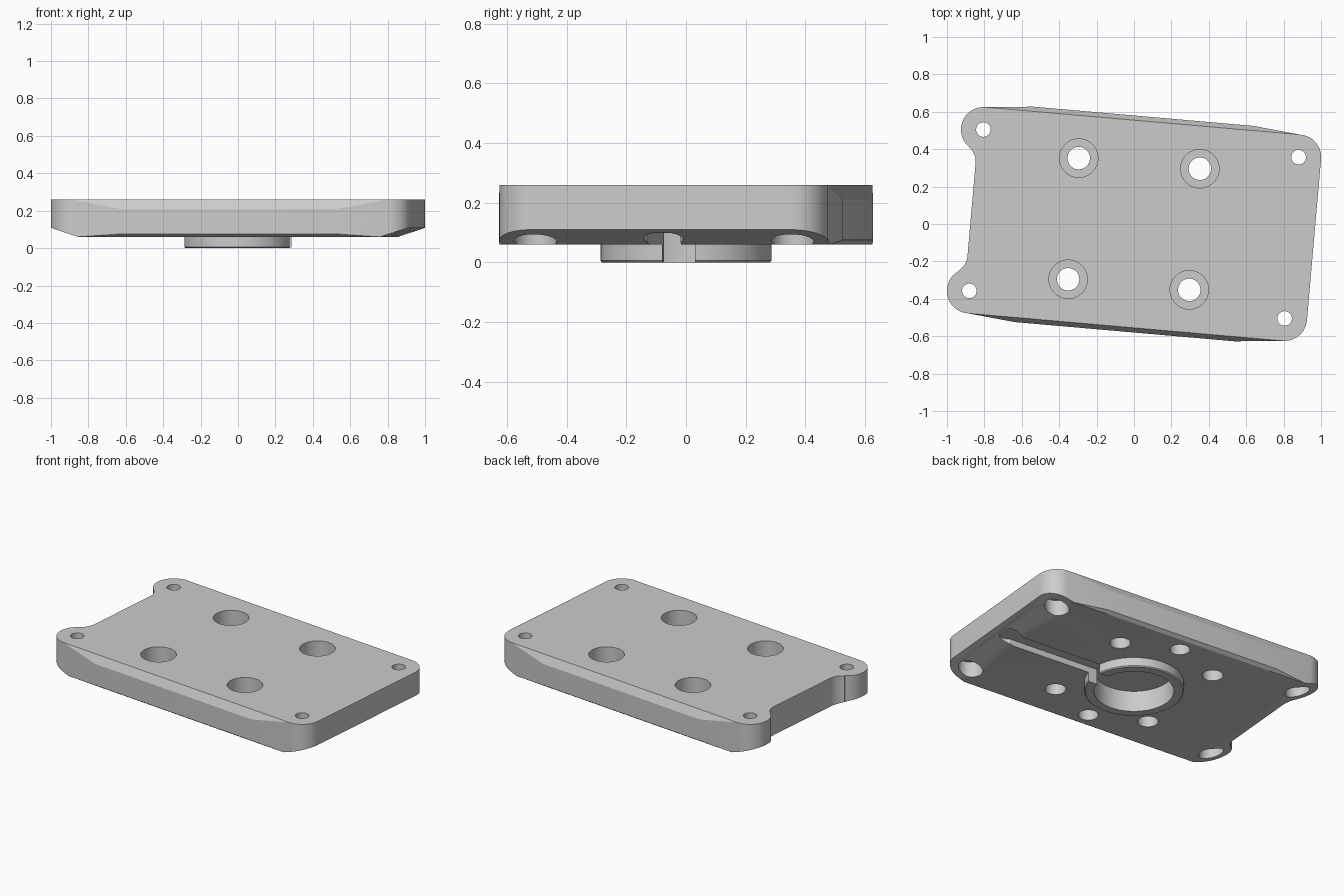
import bpy, bmesh
from math import radians, cos, sin, atan2, degrees
from mathutils import Vector

if "Cube" in bpy.data.objects:
    bpy.data.objects.remove(bpy.data.objects["Cube"], do_unlink=True)

BOTTOM, TOP = 0.06, 0.26
HOLE_X, HOLE_Y, CORNER_R = 0.846, 0.433, 0.12
SIDE_Y = HOLE_Y + CORNER_R
BULGE_X, BULGE_Y = 0.59, 0.578

grey = bpy.data.materials.new("plain grey")
grey.use_nodes = True
grey.diffuse_color = (0.6, 0.6, 0.6, 1)
grey.node_tree.nodes["Principled BSDF"].inputs["Base Color"].default_value = grey.diffuse_color


def make_object(name, bm):
    bmesh.ops.recalc_face_normals(bm, faces=bm.faces[:])
    mesh = bpy.data.meshes.new(name)
    bm.to_mesh(mesh)
    bm.free()
    mesh.materials.append(grey)
    obj = bpy.data.objects.new(name, mesh)
    bpy.context.collection.objects.link(obj)
    return obj


def arc(cx, cy, r, start, end, steps=14):
    angles = [radians(start + (end - start) * i / steps) for i in range(steps + 1)]
    return [(cx + r * cos(a), cy + r * sin(a)) for a in angles]


def prism(outline, z0, z1):
    bm = bmesh.new()
    face = bm.faces.new([bm.verts.new((x, y, z0)) for x, y in outline])
    moved = bmesh.ops.extrude_face_region(bm, geom=[face])["geom"]
    bmesh.ops.translate(bm, vec=(0, 0, z1 - z0),
                        verts=[v for v in moved if isinstance(v, bmesh.types.BMVert)])
    return bm


def slice_off(bm, point, normal):
    cut = bmesh.ops.bisect_plane(bm, geom=bm.verts[:] + bm.edges[:] + bm.faces[:],
                                 plane_co=point, plane_no=normal, clear_outer=True, dist=1e-5)
    edges = [e for e in cut["geom_cut"] if isinstance(e, bmesh.types.BMEdge)]
    bmesh.ops.edgenet_fill(bm, edges=[e for e in edges if e.is_boundary])


# Half outline of the plate: waisted end, corner lobes and bulged long side
waist_x, fillet_y, fillet_r = -0.872, 0.25, 0.1
fillet_x = waist_x - fillet_r
lean = degrees(atan2(HOLE_Y - fillet_y, -HOLE_X - fillet_x))
half = arc(fillet_x, fillet_y, fillet_r, 0, lean)
half += arc(-HOLE_X, HOLE_Y, CORNER_R, 180 + lean, 90, 24)
half += [(-BULGE_X, BULGE_Y), (BULGE_X, BULGE_Y)]
half += arc(HOLE_X, HOLE_Y, CORNER_R, 90, 0)
outline = half + [(x, -y) for x, y in reversed(half)]

# Plate with bevelled long sides and sloping undersides at both ends
bm = prism(outline, BOTTOM, TOP)
for s in (1, -1):
    slice_off(bm, Vector((0, s * SIDE_Y, TOP)), Vector((0, s * 0.05, BULGE_Y - SIDE_Y)))
    slice_off(bm, Vector((0, s * BULGE_Y, 0.075)), Vector((0, s * 0.015, -0.022)))
    slice_off(bm, Vector((s * 0.81, 0, BOTTOM)), Vector((s * 0.05, 0, -0.155)))
plate = make_object("base_plate", bm)

# Round boss below, with a narrow bevelled rim
bm = prism(arc(0, 0, 0.287, 0, 360, 64)[:-1], 0, BOTTOM + 0.005)
rim = [e for e in bm.edges if all(v.co.z < 0.001 for v in e.verts)]
bmesh.ops.bevel(bm, geom=rim, offset=0.006, segments=1, affect="EDGES")
boss = make_object("locating_ring", bm)


# Cutters: drilled holes, central bore and cable groove
def drill(x, y, r, z0, z1):
    return make_object("cutter", prism(arc(x, y, r, 0, 360, 48)[:-1], z0, z1))


plate_cutters, shared_cutters = [], []
for sx in (1, -1):
    for sy in (1, -1):
        x, y = sx * HOLE_X, sy * HOLE_Y
        plate_cutters += [drill(x, y, 0.039, -0.1, 0.4), drill(x, y, 0.071, -0.1, 0.16)]
        x, y = sx * 0.325, sy * 0.325
        plate_cutters += [drill(x, y, 0.06, -0.1, 0.4), drill(x, y, 0.103, 0.13, 0.4)]
    plate_cutters.append(drill(0, sx * 0.46, 0.058, -0.1, 0.16))

shared_cutters.append(drill(0, 0, 0.23, -0.1, 0.133))
slot = [(0.1, -0.055), (0.87, -0.055), (0.87, 0.055), (0.1, 0.055)]
shared_cutters.append(make_object("cutter", prism(slot, -0.1, 0.098)))
plate_cutters.append(drill(0.87, 0, 0.066, -0.1, 0.098))


def cut_and_shade(obj, cutters):
    bpy.ops.object.select_all(action="DESELECT")
    obj.select_set(True)
    bpy.context.view_layer.objects.active = obj
    for cutter in cutters:
        mod = obj.modifiers.new("cut", "BOOLEAN")
        mod.operation, mod.solver, mod.object = "DIFFERENCE", "EXACT", cutter
        bpy.ops.object.modifier_apply(modifier=mod.name)
    bpy.ops.object.shade_smooth_by_angle(angle=radians(25))


cut_and_shade(plate, plate_cutters + shared_cutters)
cut_and_shade(boss, shared_cutters)
for cutter in plate_cutters + shared_cutters:
    bpy.data.objects.remove(cutter, do_unlink=True)

# The whole part sits slightly turned
for obj in (plate, boss):
    obj.rotation_euler.z = radians(-5)
